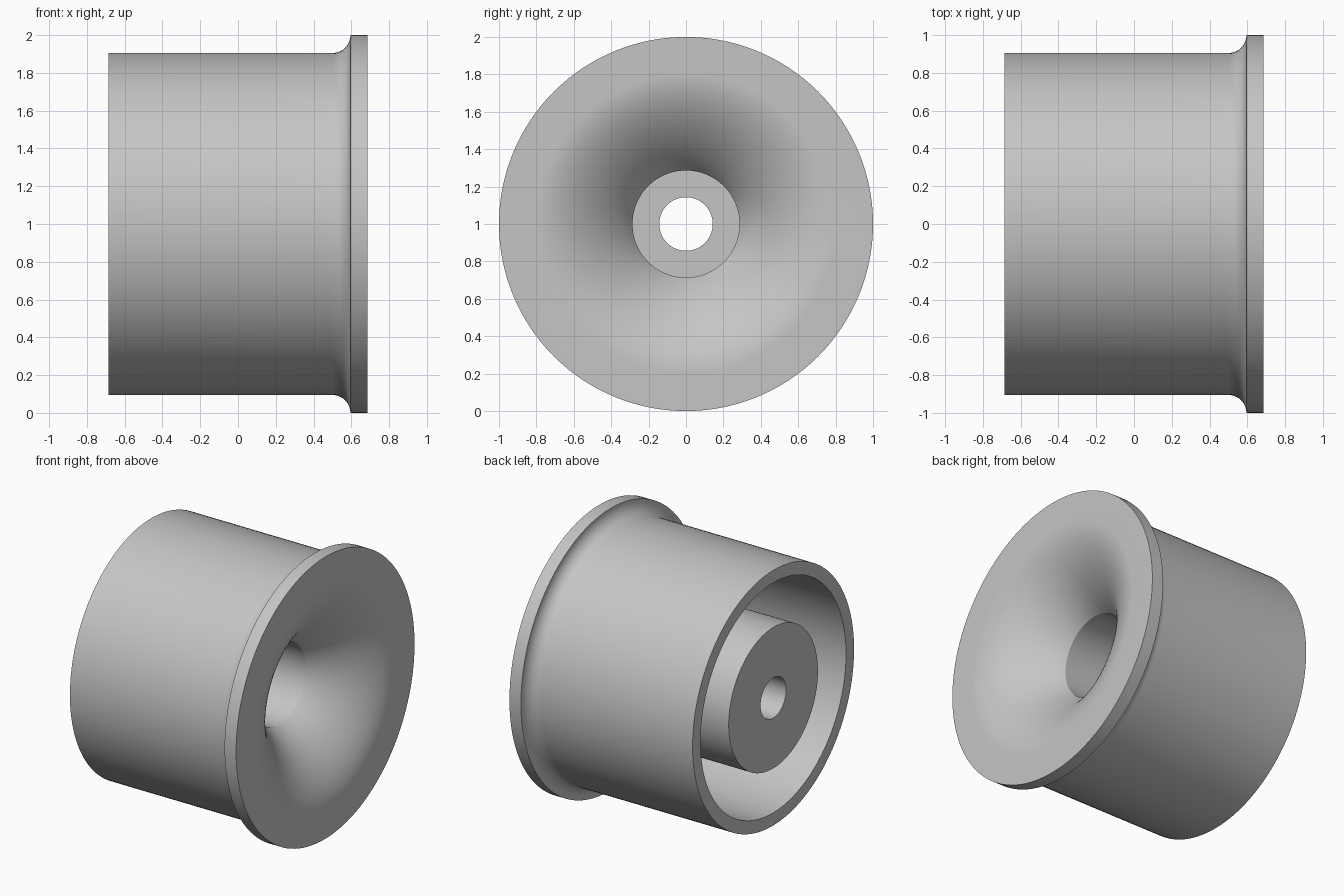
import bpy, bmesh, math
from mathutils import Vector, Matrix
from mathutils.geometry import interpolate_bezier

cube = bpy.data.objects.get("Cube")
if cube:
    bpy.data.objects.remove(cube, do_unlink=True)

SEGMENTS = 128
END = 0.685        # half length along x
BODY_R = 0.905
FLANGE_R = 1.0
FLANGE_X = 0.595   # inner side of the flange
CAVITY_R = 0.815
CAVITY_X = 0.45    # blind end of the rear ring cavity
HUB_R = 0.5
HOLE_R = 0.143
BORE_R = 0.286
BORE_X = -0.3      # floor of the wide bore


def fillet(steps=10):
    """Quarter round from the body up to the flange, as (x, radius)."""
    size = FLANGE_R - BODY_R
    angles = [math.pi / 2 * i / steps for i in range(steps + 1)]
    return [(FLANGE_X - size + size * math.sin(a),
             FLANGE_R - size * math.cos(a)) for a in angles]


def bowl(steps=28):
    """Flared mouth from the front face down to the wide bore."""
    curve = interpolate_bezier(Vector((END, 0.80)), Vector((END, 0.62)),
                               Vector((0.505, 0.392)), Vector((0.335, BORE_R)), steps)
    return [(p.x, p.y) for p in curve]


# Closed cross-section, outside first, then mouth, bore, hub and rear cavity
profile = [(-END, BODY_R)] + fillet() + [(END, FLANGE_R)] + bowl()
profile += [(BORE_X, BORE_R), (BORE_X, HOLE_R), (-END, HOLE_R), (-END, HUB_R),
            (CAVITY_X, HUB_R), (CAVITY_X, CAVITY_R), (-END, CAVITY_R)]

# Lathe the section around the x axis
bm = bmesh.new()
verts = [bm.verts.new((x, 0, r)) for x, r in profile]
edges = [bm.edges.new((v, verts[(i + 1) % len(verts)])) for i, v in enumerate(verts)]
bmesh.ops.spin(bm, geom=verts + edges, cent=(0, 0, 0), axis=(1, 0, 0),
               angle=math.tau, steps=SEGMENTS)
bmesh.ops.remove_doubles(bm, verts=bm.verts, dist=0.0001)
bmesh.ops.recalc_face_normals(bm, faces=bm.faces)
bm.transform(Matrix.Translation((0, 0, 1)))

mesh = bpy.data.meshes.new("flanged_body")
bm.to_mesh(mesh)
bm.free()
body = bpy.data.objects.new("flanged_body", mesh)
bpy.context.collection.objects.link(body)

# Plain grey finish
grey = bpy.data.materials.new("light_grey")
grey.use_nodes = True
colour = (0.56, 0.56, 0.56, 1)
grey.diffuse_color = colour
shader = next(n for n in grey.node_tree.nodes if n.type == 'BSDF_PRINCIPLED')
shader.inputs["Base Color"].default_value = colour
mesh.materials.append(grey)

# Smooth round surfaces, crisp rims
bpy.ops.object.select_all(action='DESELECT')
body.select_set(True)
bpy.context.view_layer.objects.active = body
bpy.ops.object.shade_smooth_by_angle(angle=math.radians(30))
